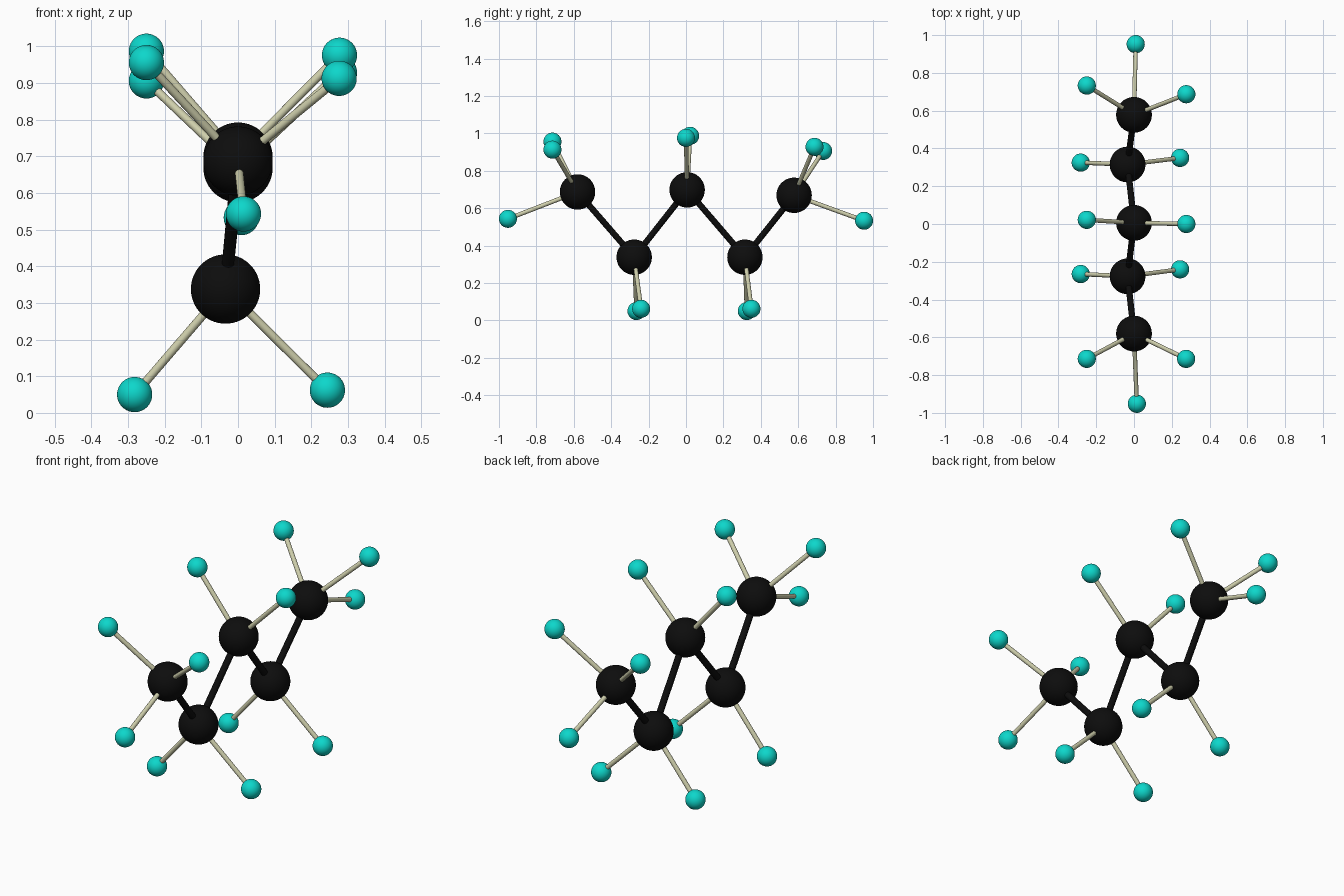
import bpy
from mathutils import Vector

if "Cube" in bpy.data.objects:
    bpy.data.objects.remove(bpy.data.objects["Cube"])


def material(name, rgb):
    m = bpy.data.materials.new(name)
    m.diffuse_color = (*rgb, 1)
    m.use_nodes = True
    m.node_tree.nodes["Principled BSDF"].inputs["Base Color"].default_value = m.diffuse_color
    return m


BLACK = material("black", (0.004, 0.004, 0.004))
TEAL = material("turquoise", (0.004, 0.68, 0.6))
BEIGE = material("pale beige", (0.62, 0.62, 0.41))


def finish(name, mat):
    ob = bpy.context.object
    ob.name = name
    ob.data.materials.append(mat)
    bpy.ops.object.shade_smooth_by_angle()
    return ob


def atom(name, pos, radius, mat):
    bpy.ops.mesh.primitive_ico_sphere_add(subdivisions=5, radius=radius, location=pos)
    finish(name, mat)


def bond(name, a, b, radius, mat):
    a, b = Vector(a), Vector(b)
    d = b - a
    bpy.ops.mesh.primitive_cylinder_add(vertices=24, radius=radius, depth=d.length,
                                        location=(a + b) / 2,
                                        rotation=d.to_track_quat('Z', 'Y').to_euler())
    finish(name, mat)


# Each large atom of the zigzag chain with the small atoms attached to it
chain = [
    ((0.00, -0.58, 0.687), [(-0.25, -0.714, 0.956), (0.276, -0.714, 0.913), (0.015, -0.952, 0.543)]),
    ((-0.034, -0.277, 0.338), [(-0.282, -0.265, 0.05), (0.244, -0.24, 0.062)]),
    ((0.00, 0.006, 0.698), [(-0.25, 0.022, 0.987), (0.277, 0.00, 0.976)]),
    ((-0.034, 0.315, 0.338), [(-0.282, 0.325, 0.05), (0.244, 0.35, 0.062)]),
    ((0.00, 0.578, 0.669), [(-0.25, 0.733, 0.906), (0.277, 0.687, 0.928), (0.009, 0.952, 0.533)]),
]

for i, (centre, small) in enumerate(chain):
    atom(f"large_atom_{i}", centre, 0.0945, BLACK)
    # thick dark link to the next large atom
    if i + 1 < len(chain):
        bond(f"chain_bond_{i}", centre, chain[i + 1][0], 0.0165, BLACK)
    # thin pale links to the small atoms
    for j, pos in enumerate(small):
        atom(f"small_atom_{i}_{j}", pos, 0.048, TEAL)
        bond(f"small_bond_{i}_{j}", centre, pos, 0.0115, BEIGE)
